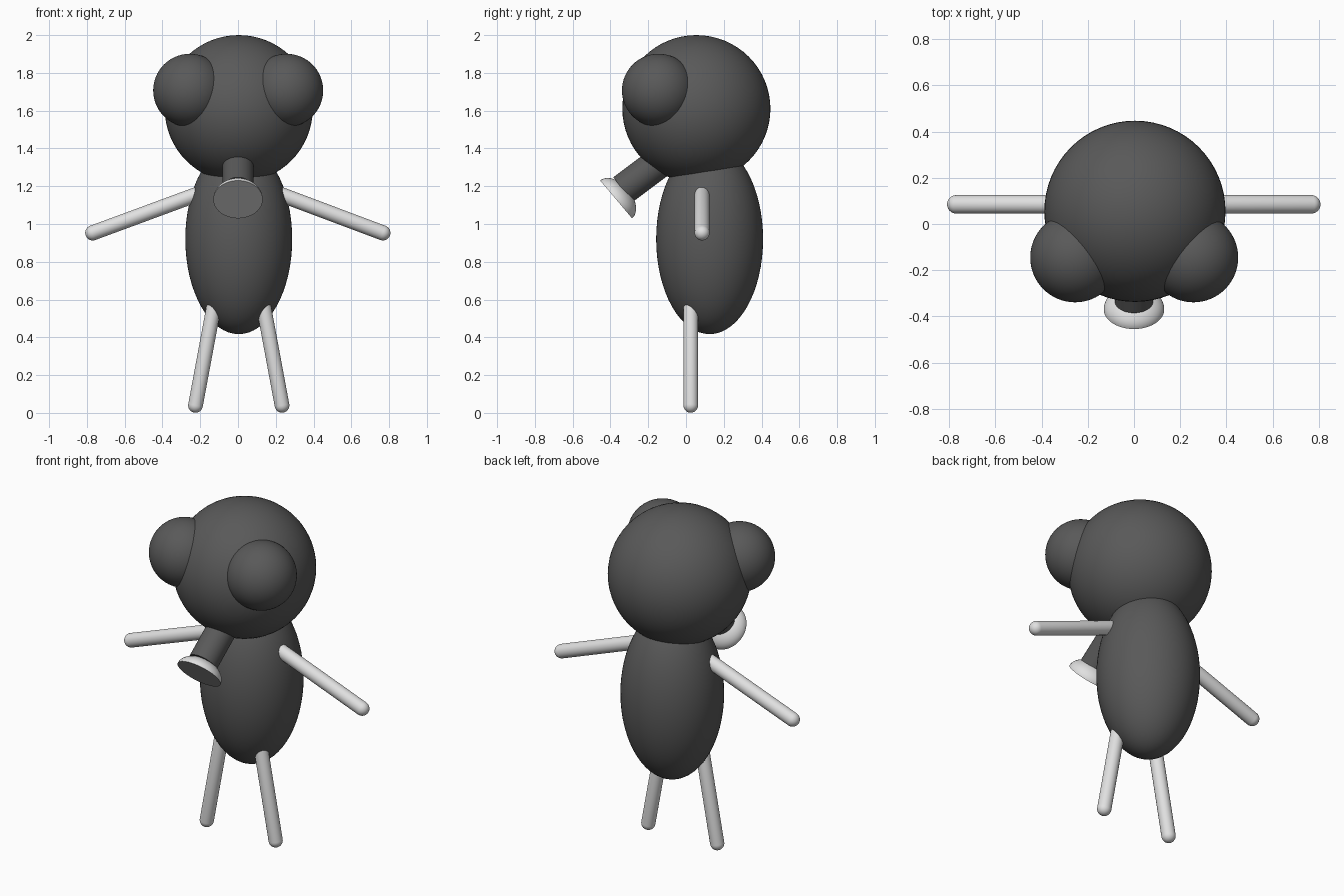
import bpy, bmesh, math
from mathutils import Vector

if "Cube" in bpy.data.objects:
    bpy.data.objects.remove(bpy.data.objects["Cube"])


def material(name, v):
    m = bpy.data.materials.new(name)
    m.diffuse_color = (v, v, v, 1)
    m.use_nodes = True
    m.node_tree.nodes["Principled BSDF"].inputs["Base Color"].default_value = m.diffuse_color
    return m


DARK = material("dark grey", 0.1)
LIGHT = material("light grey", 0.75)
MID = material("mid grey", 0.45)


def lathe(name, profile, origin, direction, mat, steps=48):
    """Revolve (radius, height) points around an axis through origin."""
    bm = bmesh.new()
    verts = [bm.verts.new((r, 0, h)) for r, h in profile]
    edges = [bm.edges.new(p) for p in zip(verts, verts[1:])]
    bmesh.ops.spin(bm, geom=verts + edges, cent=(0, 0, 0), axis=(0, 0, 1),
                   angle=math.tau, steps=steps)
    bmesh.ops.remove_doubles(bm, verts=bm.verts, dist=1e-5)
    bmesh.ops.recalc_face_normals(bm, faces=bm.faces)
    mesh = bpy.data.meshes.new(name)
    bm.to_mesh(mesh)
    bm.free()
    mesh.materials.append(mat)
    ob = bpy.data.objects.new(name, mesh)
    bpy.context.collection.objects.link(ob)
    ob.location = origin
    ob.rotation_mode = 'QUATERNION'
    ob.rotation_quaternion = Vector(direction).to_track_quat('Z', 'Y')
    bpy.ops.object.select_all(action='DESELECT')
    ob.select_set(True)
    bpy.context.view_layer.objects.active = ob
    bpy.ops.object.shade_smooth_by_angle(angle=math.radians(40))
    return ob


def arc(r, h, start, end, n, base=0.0):
    """Elliptic arc, angles in degrees measured from the equator."""
    pts = []
    for i in range(n + 1):
        a = math.radians(start + (end - start) * i / n)
        pts.append((max(0.0, r * math.cos(a)), base + h * math.sin(a)))
    return pts


def ellipsoid(name, centre, r, h, mat):
    return lathe(name, arc(r, h, -90, 90, 32), centre, (0, 0, 1), mat, 64)


def rod(name, a, b, r, mat):
    """Round-ended rod between the centres of its end caps."""
    a, b = Vector(a), Vector(b)
    prof = arc(r, r, -90, 0, 8) + arc(r, r, 0, 90, 8, (b - a).length)
    return lathe(name, prof, a, b - a, mat, 32)


CX = 0.004

# Head and body
ellipsoid("head", (CX, 0.055, 1.61), 0.392, 0.39, DARK)
ellipsoid("body", (CX, 0.125, 0.92), 0.283, 0.503, DARK)

# Eyes, arms and legs, mirrored left and right
for side, s in (("left", 1), ("right", -1)):
    ellipsoid(side + "_eye", (CX - 0.003 + s * 0.256, -0.145, 1.707), 0.194, 0.194, DARK)
    rod(side + "_arm", (CX + s * 0.19, 0.085, 1.168),
        (CX - 0.005 + s * 0.768, 0.085, 0.953), 0.04, LIGHT)
    rod(side + "_leg", (CX + s * 0.125, 0.025, 0.60),
        (CX + s * 0.229, 0.025, 0.04), 0.039, LIGHT)

# Trunk with a domed tip closed by a flat disc
start, end = Vector((0, -0.10, 1.357)), Vector((0, -0.335, 1.181))
length = (end - start).length
lathe("trunk", [(0, 0), (0.083, 0), (0.083, length), (0, length)],
      start, end - start, DARK)
tip, back = (0, -0.37, 1.13), (0, 0.763, 0.645)
lathe("trunk_tip", arc(0.131, 0.083, 0, 90, 16), tip, back, LIGHT)
lathe("trunk_tip_disc", [(0, 0), (0.131, 0)], tip, (0, -0.763, -0.645), MID)

# Make sure the open disc faces outward
disc = bpy.data.objects["trunk_tip_disc"].data
if disc.polygons[0].normal.z < 0:
    disc.flip_normals()
